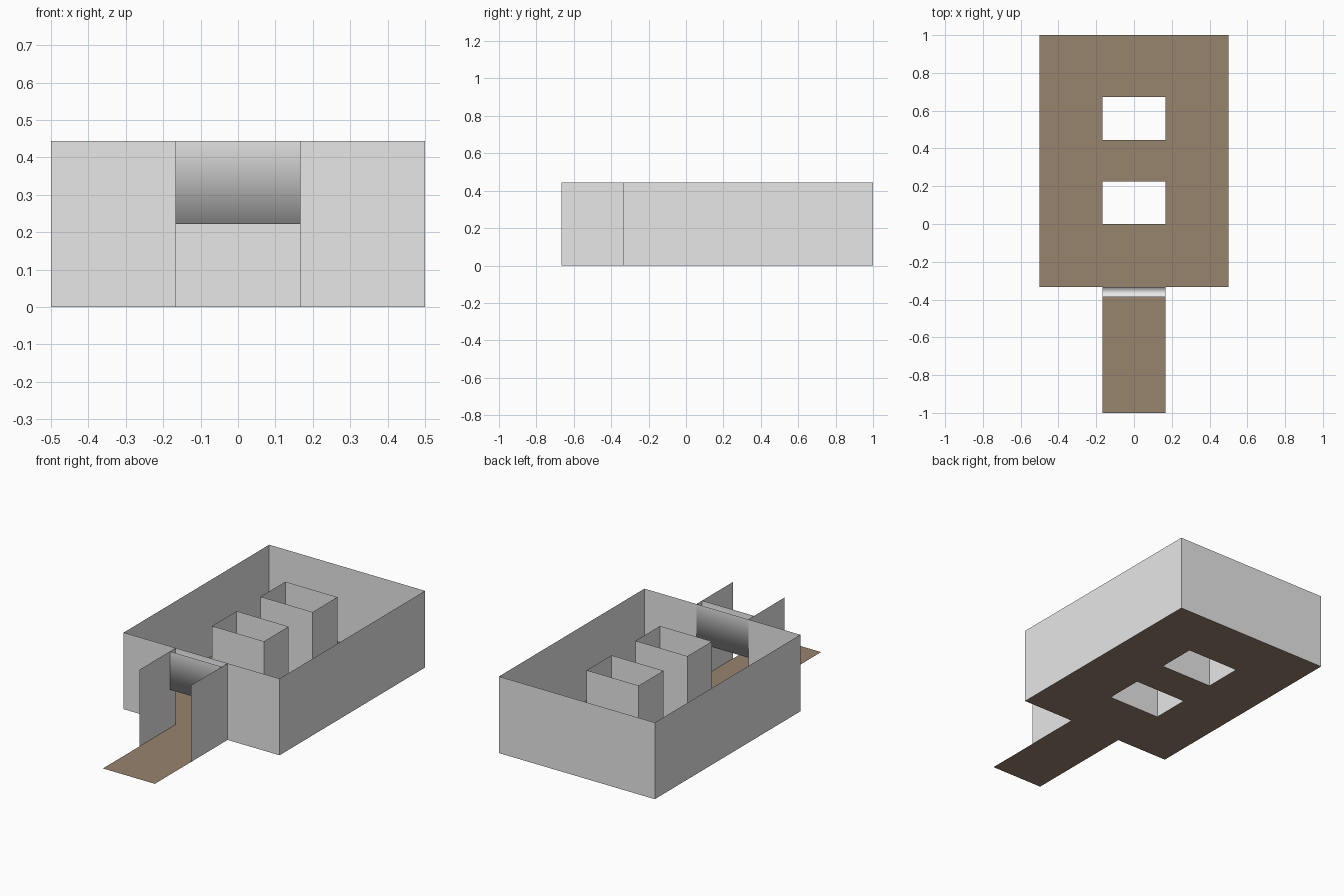
import bpy, bmesh

if "Cube" in bpy.data.objects:
    bpy.data.objects.remove(bpy.data.objects["Cube"])

T, S = 1 / 3, 1 / 6          # layout module: third and sixth of the room width
H = 4 / 9                    # wall height
COLUMNS = [(0.0, 0.225), (0.445, 0.672)]   # y ranges of the two hollow pillars


def material(name, colour):
    m = bpy.data.materials.new(name)
    m.diffuse_color = (*colour, 1)
    m.use_nodes = True
    m.node_tree.nodes["Principled BSDF"].inputs["Base Color"].default_value = m.diffuse_color
    return m


GREY = material("wall grey", (0.8, 0.8, 0.8))
BROWN = material("floor brown", (0.31, 0.227, 0.154))


def make(name, quads, mat, smooth=False):
    """Object from a list of quads, with shared corners welded."""
    bm = bmesh.new()
    for q in quads:
        bm.faces.new([bm.verts.new(p) for p in q])
    bmesh.ops.remove_doubles(bm, verts=bm.verts, dist=1e-5)
    for f in bm.faces:
        f.smooth = smooth
    me = bpy.data.meshes.new(name)
    bm.to_mesh(me)
    bm.free()
    me.materials.append(mat)
    ob = bpy.data.objects.new(name, me)
    bpy.context.collection.objects.link(ob)
    return ob


def wall(name, path):
    """Thin upright wall following a plan path."""
    make(name, [[(*a, 0), (*b, 0), (*b, H), (*a, H)]
                for a, b in zip(path, path[1:])], GREY)


# Floor: grid of cells, leaving out the pillar openings
xs = [-0.5, -S, S, 0.5]
ys = [-T] + [y for c in COLUMNS for y in c] + [1]
cells = [(xs[i], xs[i + 1], ys[j], ys[j + 1])
         for i in range(3) for j in range(len(ys) - 1)
         if not (i == 1 and j % 2 == 1)]
cells.append((-S, S, -1, -T))                      # entrance path
make("floor", [[(a, c, 0), (b, c, 0), (b, d, 0), (a, d, 0)]
               for a, b, c, d in cells], BROWN)

# Room walls, open at the doorway
wall("room_walls", [(S, -T), (0.5, -T), (0.5, 1), (-0.5, 1), (-0.5, -T), (-S, -T)])

# Entrance side walls
wall("entrance_wall_left", [(-S, -T), (-S, -2 * T)])
wall("entrance_wall_right", [(S, -2 * T), (S, -T)])

# Hollow pillars
for n, (y0, y1) in enumerate(COLUMNS, 1):
    wall(f"pillar_{n}", [(-S, y0), (S, y0), (S, y1), (-S, y1), (-S, y0)])

# Door lintel: smooth-shaded trough, open on top
prof = [(-0.386, H), (-0.386, H / 2), (-T, H / 2), (-T, H)]
make("door_lintel", [[(-S, *p), (-S, *q), (S, *q), (S, *p)]
                     for p, q in zip(prof, prof[1:])], GREY, smooth=True)
